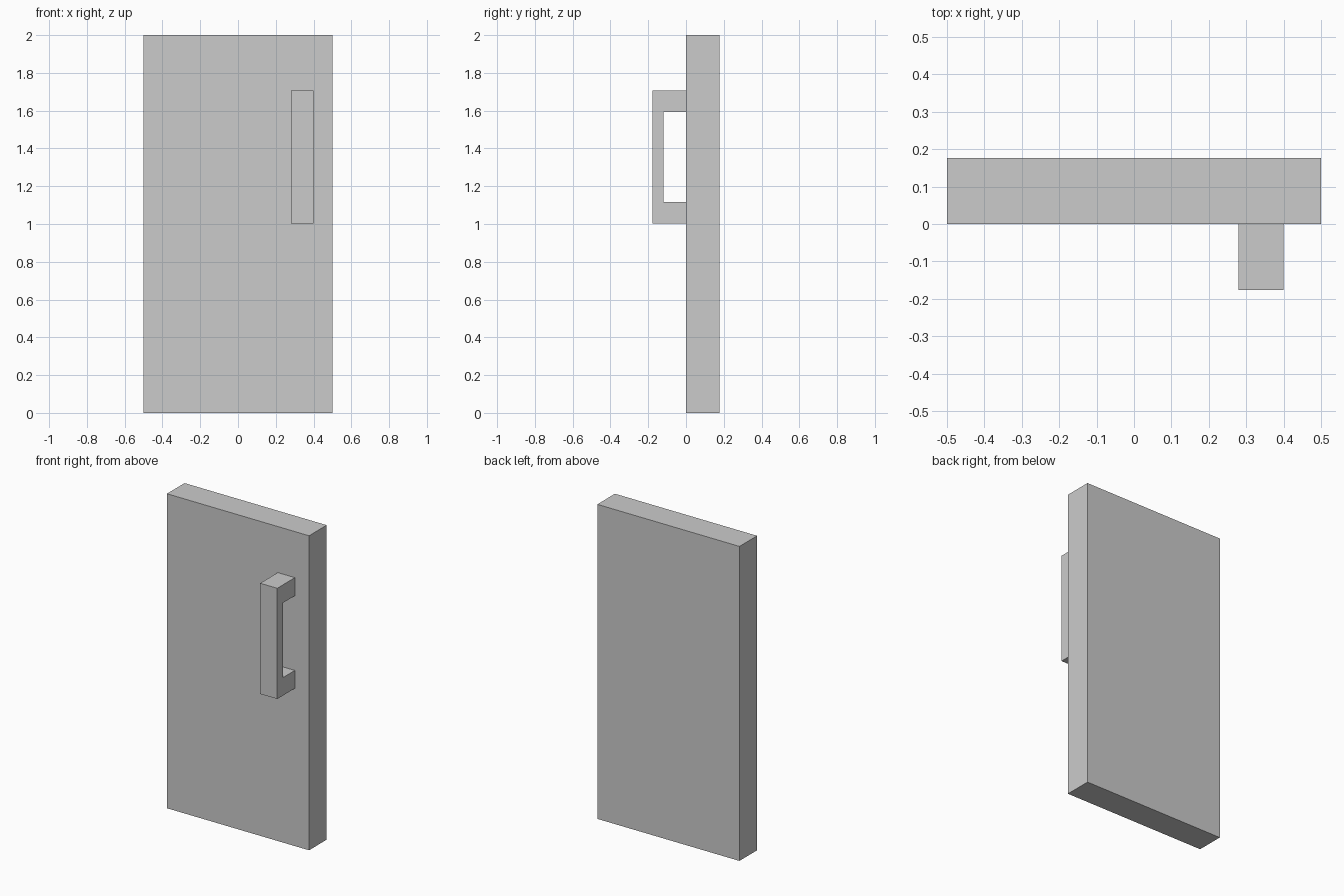
import bpy
import bmesh

if "Cube" in bpy.data.objects:
    bpy.data.objects.remove(bpy.data.objects["Cube"])


def extrude_profile(name, profile, x0, x1):
    """Extrude a closed (y, z) outline along x into a solid."""
    bm = bmesh.new()
    face = bm.faces.new([bm.verts.new((x0, y, z)) for y, z in profile])
    result = bmesh.ops.extrude_face_region(bm, geom=[face])
    verts = [v for v in result["geom"] if isinstance(v, bmesh.types.BMVert)]
    bmesh.ops.translate(bm, verts=verts, vec=(x1 - x0, 0, 0))
    bmesh.ops.recalc_face_normals(bm, faces=bm.faces)
    mesh = bpy.data.meshes.new(name)
    bm.to_mesh(mesh)
    bm.free()
    obj = bpy.data.objects.new(name, mesh)
    bpy.context.collection.objects.link(obj)
    return obj


DEPTH = 0.177

# Door slab
extrude_profile("door_panel", [(0, 0), (DEPTH, 0), (DEPTH, 2), (0, 2)], -0.5, 0.5)

# C-shaped pull handle, its two legs meeting the front of the slab
GRIP_BACK = -0.12
extrude_profile("door_handle", [
    (0, 1.003), (-DEPTH, 1.003), (-DEPTH, 1.707), (0, 1.707),
    (0, 1.592), (GRIP_BACK, 1.592), (GRIP_BACK, 1.117), (0, 1.117),
], 0.28, 0.40)
